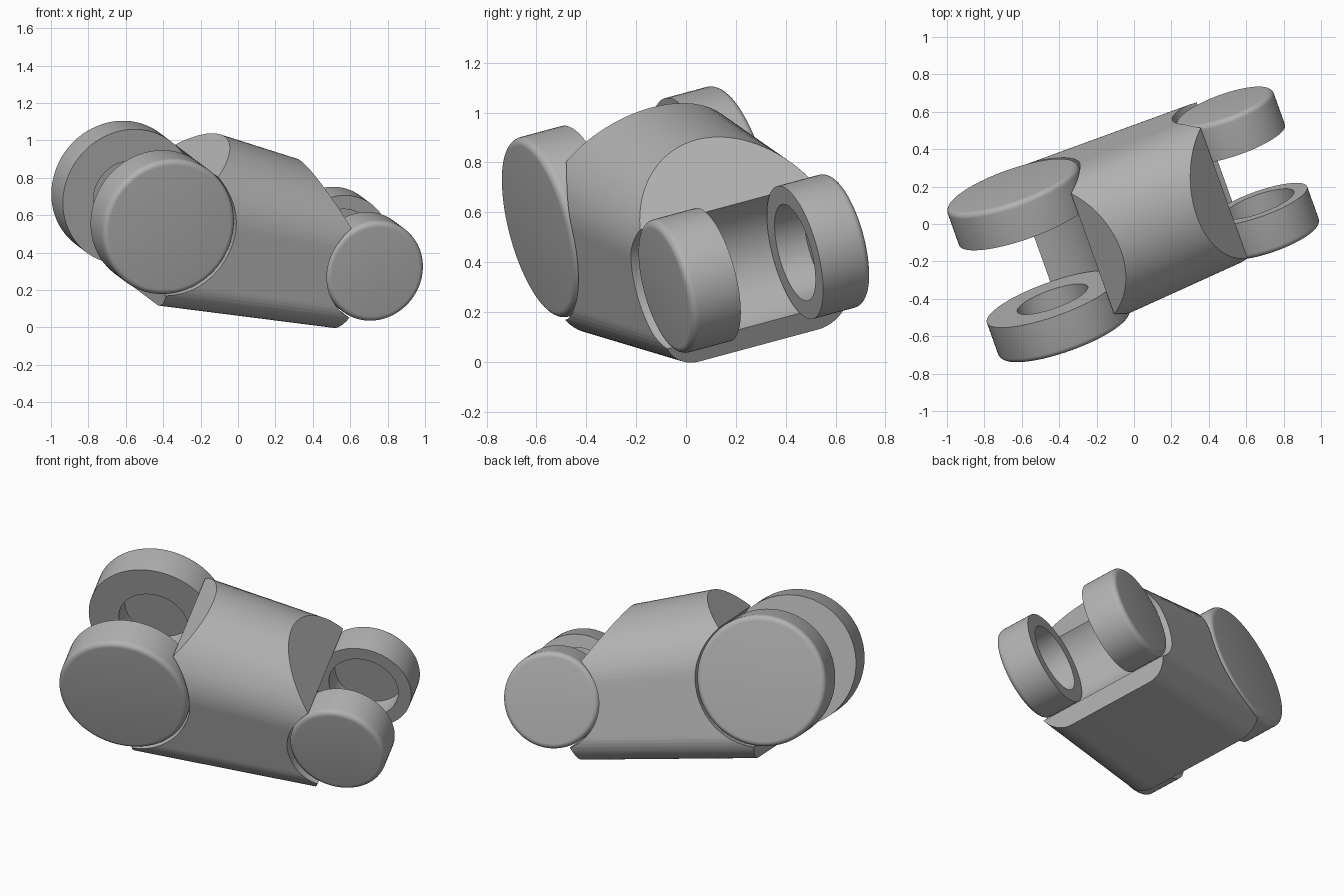
import bpy, bmesh
from math import sin, cos, pi, radians
from mathutils import Matrix, Vector

if "Cube" in bpy.data.objects:
    bpy.data.objects.remove(bpy.data.objects["Cube"], do_unlink=True)

# Tilted frame: x along the link, y along the joint axles, z across
along = Vector((0.904, 0.378, -0.2006)).normalized()
axle = Vector((-0.328, 0.912, 0.246))
axle = (axle - along * axle.dot(along)).normalized()
up = along.cross(axle)
frame = Matrix((along, axle, up)).transposed().to_4x4()
frame.translation = (-0.51, -0.195, 0.642)
LENGTH = 1.236

grey = bpy.data.materials.new("mid_grey")
grey.use_nodes = True
colour = (0.45, 0.45, 0.45, 1)
grey.diffuse_color = colour
grey.node_tree.nodes["Principled BSDF"].inputs["Base Color"].default_value = colour


def make(name, bm):
    bmesh.ops.recalc_face_normals(bm, faces=bm.faces)
    mesh = bpy.data.meshes.new(name)
    bm.to_mesh(mesh)
    bm.free()
    mesh.materials.append(grey)
    obj = bpy.data.objects.new(name, mesh)
    bpy.context.collection.objects.link(obj)
    return obj


def finish(obj):
    obj.data.transform(frame)
    bpy.ops.object.select_all(action='DESELECT')
    obj.select_set(True)
    bpy.context.view_layer.objects.active = obj
    bpy.ops.object.shade_smooth_by_angle(angle=radians(30))


def loft(name, rings):
    """Closed solid between two matching rings of points."""
    bm = bmesh.new()
    a, b = [[bm.verts.new(p) for p in ring] for ring in rings]
    for i in range(len(a)):
        j = (i + 1) % len(a)
        bm.faces.new((a[i], a[j], b[j], b[i]))
    bm.faces.new(a)
    bm.faces.new(b)
    return make(name, bm)


def section(x, width, top, bottom, corner=0.15, shoulder=0.07):
    """Domed top, straight sides, flat bottom with round corners."""
    pts = [(x, width * cos(pi * i / 48), shoulder + (top - shoulder) * sin(pi * i / 48))
           for i in range(49)]
    for side, start in ((-1, pi), (1, 1.5 * pi)):
        for i in range(13):
            t = start + pi / 2 * i / 12
            pts.append((x, side * (width - corner) + corner * cos(t),
                        corner - bottom + corner * sin(t)))
    return pts


def end_cut(x, side, radius, upper, lower, n=40):
    """Side profile of one fork end: radial cheeks and a hollow round seat."""
    first, last = radians(upper), radians(180 - lower)
    polar = [(0.9, first)]
    polar += [(radius, first + (last - first) * i / n) for i in range(n + 1)]
    polar += [(0.9, last)]
    return [(x + side * r * sin(t), r * cos(t)) for r, t in polar]


# Body: tapered bar trimmed by the side profile
body = loft("link_body", [section(0, 0.44, 0.50, 0.46),
                          section(LENGTH, 0.408, 0.396, 0.359)])
left = end_cut(0, 1, 0.382, 36, 15)
right = end_cut(LENGTH, -1, 0.283, 45, 15)


def clip(profile):
    """Keep the cheek lines from crossing above and below the bar."""
    tall = 0.6
    (x0, z0), (x1, z1) = profile[0], profile[1]
    (xe, ze), (xf, zf) = profile[-1], profile[-2]
    head = (x1 + (x0 - x1) * (tall - z1) / (z0 - z1), tall)
    tail = (xf + (xe - xf) * (-tall - zf) / (ze - zf), -tall)
    return [head] + profile[1:-1] + [tail]


outline = clip(left) + clip(right)[::-1]
trim = loft("trim_helper", [[(x, y, z) for x, z in outline] for y in (-0.8, 0.8)])
trim.hide_render = True
mod = body.modifiers.new("trim", 'BOOLEAN')
mod.operation = 'INTERSECT'
mod.solver = 'EXACT'
mod.object = trim
bpy.context.view_layer.update()
graph = bpy.context.evaluated_depsgraph_get()
trimmed = bpy.data.meshes.new_from_object(body.evaluated_get(graph))
body.modifiers.clear()
body.data = trimmed
bpy.data.objects.remove(trim, do_unlink=True)
finish(body)


# Joint discs: rounded outer rim, blind bore on the inner face
def disc(name, x, centre, side, radius, thick=0.213, bore=0.2, depth=0.13, fillet=0.03):
    half = thick / 2
    prof = [(0, half)]
    for i in range(7):
        t = pi / 2 * i / 6
        prof.append((radius - fillet + fillet * sin(t), half - fillet + fillet * cos(t)))
    prof += [(radius, -half), (bore, -half), (bore, depth - half), (0, depth - half)]
    bm = bmesh.new()
    verts = [bm.verts.new((x + r, side * (centre + y), 0)) for r, y in prof]
    edges = [bm.edges.new(pair) for pair in zip(verts, verts[1:])]
    bmesh.ops.spin(bm, geom=verts + edges, cent=(x, 0, 0), axis=(0, 1, 0),
                   angle=2 * pi, steps=80, use_duplicate=False)
    bmesh.ops.remove_doubles(bm, verts=bm.verts, dist=0.0005)
    finish(make(name, bm))


for side, label in ((-1, "front"), (1, "back")):
    disc("large_joint_disc_" + label, 0, 0.333, side, 0.373)
    disc("small_joint_disc_" + label, LENGTH, 0.2875, side, 0.276)
